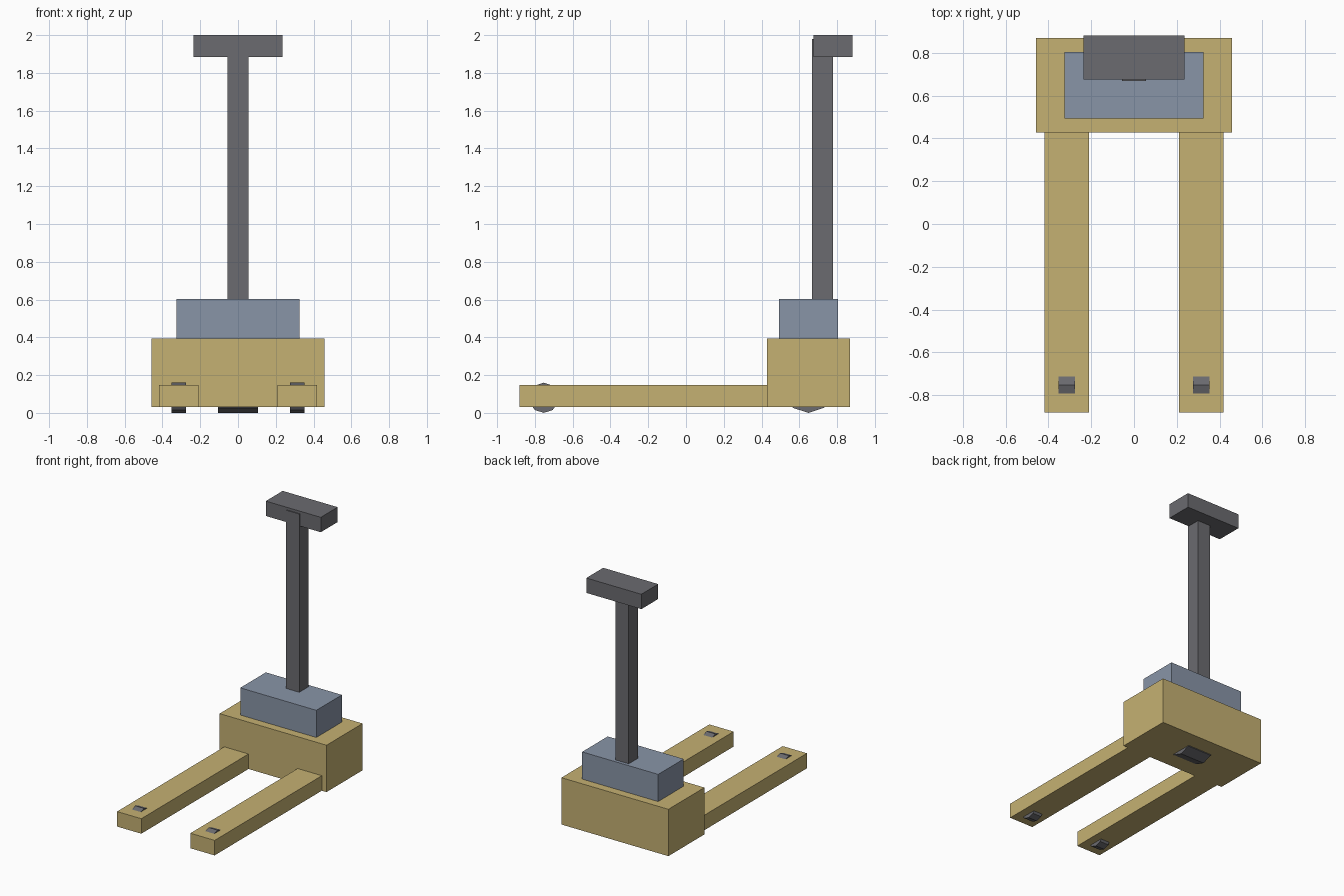
import bpy
from math import pi

if "Cube" in bpy.data.objects:
    bpy.data.objects.remove(bpy.data.objects["Cube"])


def material(name, rgb):
    mat = bpy.data.materials.new(name)
    mat.use_nodes = True
    color = (*rgb, 1)
    mat.diffuse_color = color
    mat.node_tree.nodes["Principled BSDF"].inputs["Base Color"].default_value = color
    return mat


gold = material("mustard paint", (0.56, 0.44, 0.17))
blue = material("blue grey paint", (0.25, 0.30, 0.39))
grey = material("dark grey", (0.147, 0.147, 0.161))


def finish(name, mat):
    obj = bpy.context.object
    obj.name = name
    obj.data.materials.append(mat)
    bpy.ops.object.transform_apply(location=False, rotation=True, scale=True)
    return obj


def box(name, mat, x, y, z):
    """Box spanning the given (low, high) ranges."""
    spans = (x, y, z)
    bpy.ops.mesh.primitive_cube_add(size=1, location=[(a + b) / 2 for a, b in spans])
    bpy.context.object.scale = [b - a for a, b in spans]
    return finish(name, mat)


def wheel(name, mat, x, y, radius, width):
    """Ten-sided wheel on a sideways axle, one corner touching the ground."""
    bpy.ops.mesh.primitive_cylinder_add(vertices=10, radius=radius, depth=width,
                                        location=(x, y, radius), rotation=(0, pi / 2, 0))
    obj = finish(name, mat)
    # Turn so that a corner points straight down
    lowest = min(v.co.z for v in obj.data.vertices)
    if lowest > -radius * 0.99:
        obj.rotation_euler.x = pi / 10
        bpy.ops.object.transform_apply(location=False, rotation=True, scale=False)
    return obj


# Chassis and motor cover
box("chassis", gold, (-0.457, 0.457), (0.428, 0.868), (0.031, 0.393))
box("motor_cover", blue, (-0.325, 0.325), (0.492, 0.804), (0.393, 0.603))

# Steering mast and handle
box("mast", grey, (-0.056, 0.056), (0.668, 0.779), (0.603, 1.98))
box("handle", grey, (-0.235, 0.235), (0.675, 0.881), (1.885, 2.0))

# Forks with their load wheels
for side, s in (("left", 1), ("right", -1)):
    box(f"{side}_fork", gold, sorted((s * 0.21, s * 0.417)), (-0.881, 0.428), (0.031, 0.147))
    wheel(f"{side}_load_wheel", grey, s * 0.314, -0.753, 0.08, 0.076)

# Drive wheel under the chassis
wheel("drive_wheel", grey, 0, 0.648, 0.14, 0.21)
